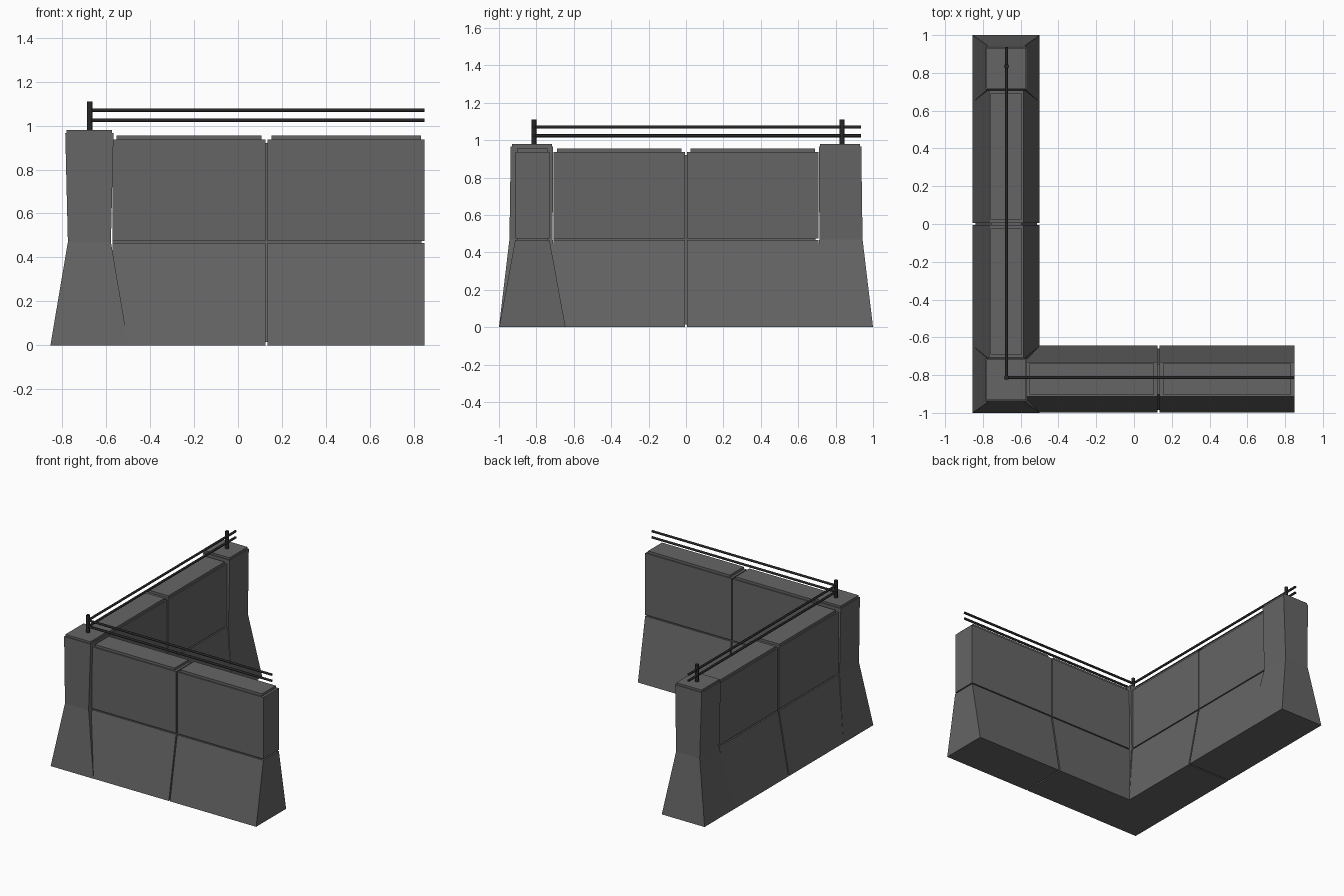
import bpy, bmesh
from math import pi
from mathutils import Vector

if "Cube" in bpy.data.objects:
    bpy.data.objects.remove(bpy.data.objects["Cube"])

CX, CY = -0.6765, -0.8215      # wall centre lines
BASE, WALL = 0.1775, 0.091     # half-widths at ground and upper wall


def material(name, v):
    m = bpy.data.materials.new(name)
    m.diffuse_color = (v, v, v, 1)
    m.use_nodes = True
    m.node_tree.nodes["Principled BSDF"].inputs["Base Color"].default_value = m.diffuse_color
    return m


concrete = material("concrete", 0.13)
metal = material("dark_metal", 0.02)


def loft(name, rings):
    """Closed solid through rectangles (z, x0, x1, y0, y1)."""
    bm = bmesh.new()
    loops = [[bm.verts.new(p) for p in
              ((x0, y0, z), (x1, y0, z), (x1, y1, z), (x0, y1, z))]
             for z, x0, x1, y0, y1 in rings]
    for a, b in zip(loops, loops[1:]):
        for i in range(4):
            j = (i + 1) % 4
            bm.faces.new((a[i], a[j], b[j], b[i]))
    bm.faces.new(loops[0][::-1])
    bm.faces.new(loops[-1])
    me = bpy.data.meshes.new(name)
    bm.to_mesh(me)
    bm.free()
    me.materials.append(concrete)
    ob = bpy.data.objects.new(name, me)
    bpy.context.collection.objects.link(ob)
    return ob


def slab(name, axis, a, b, rings):
    """Wall piece running a..b along an axis; rings are (z, half_width, end_inset)."""
    out = []
    for z, w, e in rings:
        if axis == "x":
            out.append((z, a + e, b - e, CY - w, CY + w))
        else:
            out.append((z, CX - w, CX + w, a + e, b - e))
    loft(name, out)


def wall(name, axis, start, seam, end):
    g = 0.005
    for i, (a, b) in enumerate(((start, seam - g), (seam + g, end))):
        slab(f"{name}_lower_block_{i}", axis, a, b,
             [(0, BASE, 0), (0.466, WALL + 0.001, 0)])
        slab(f"{name}_upper_block_{i}", axis, a, b,
             [(0.475, WALL, 0), (0.937, WALL, 0), (0.937, 0.082, 0.018),
              (0.955, 0.082, 0.018)])
    # recessed core seen in the joints
    slab(f"{name}_core", axis, start, end - 0.015,
         [(0.015, BASE - 0.014, 0), (0.466, WALL - 0.01, 0), (0.92, WALL - 0.01, 0)])


wall("front_wall", "x", -0.572, 0.13, 0.85)
wall("side_wall", "y", -0.708, 0.0, 0.708)

# flared posts at the corner and at the far end
for name, s in (("corner_post", -1), ("end_post", 1)):
    rings = []
    for z, hx, y_in, y_out in ((0, BASE, 0.645, 1.0), (0.47, 0.098, 0.713, 0.944),
                               (0.966, 0.110, 0.711, 0.937), (0.966, 0.104, 0.717, 0.931),
                               (0.981, 0.104, 0.717, 0.931)):
        y0, y1 = sorted((s * y_in, s * y_out))
        rings.append((z, CX - hx, CX + hx, y0, y1))
    loft(name, rings)


def rod(name, p, q, r, sides=8):
    p, q = Vector(p), Vector(q)
    bpy.ops.mesh.primitive_cylinder_add(vertices=sides, radius=r, depth=(q - p).length,
                                        location=(p + q) / 2)
    ob = bpy.context.object
    ob.name = name
    ob.rotation_euler = (q - p).to_track_quat("Z", "Y").to_euler()
    ob.data.materials.append(metal)
    bpy.ops.object.shade_smooth_by_angle(angle=pi / 3.5)


# railing: two uprights and paired rails along each wall
RX, RY = -0.675, -0.813
rod("corner_upright", (RX, RY, 0.97), (RX, RY, 1.11), 0.013)
rod("end_upright", (RX, 0.835, 0.97), (RX, 0.835, 1.11), 0.013)
for i, z in enumerate((1.024, 1.07)):
    rod(f"front_rail_{i}", (RX, RY, z), (0.85, RY, z), 0.0085)
    rod(f"side_rail_{i}", (RX, RY, z), (RX, 0.935, z), 0.0085)
